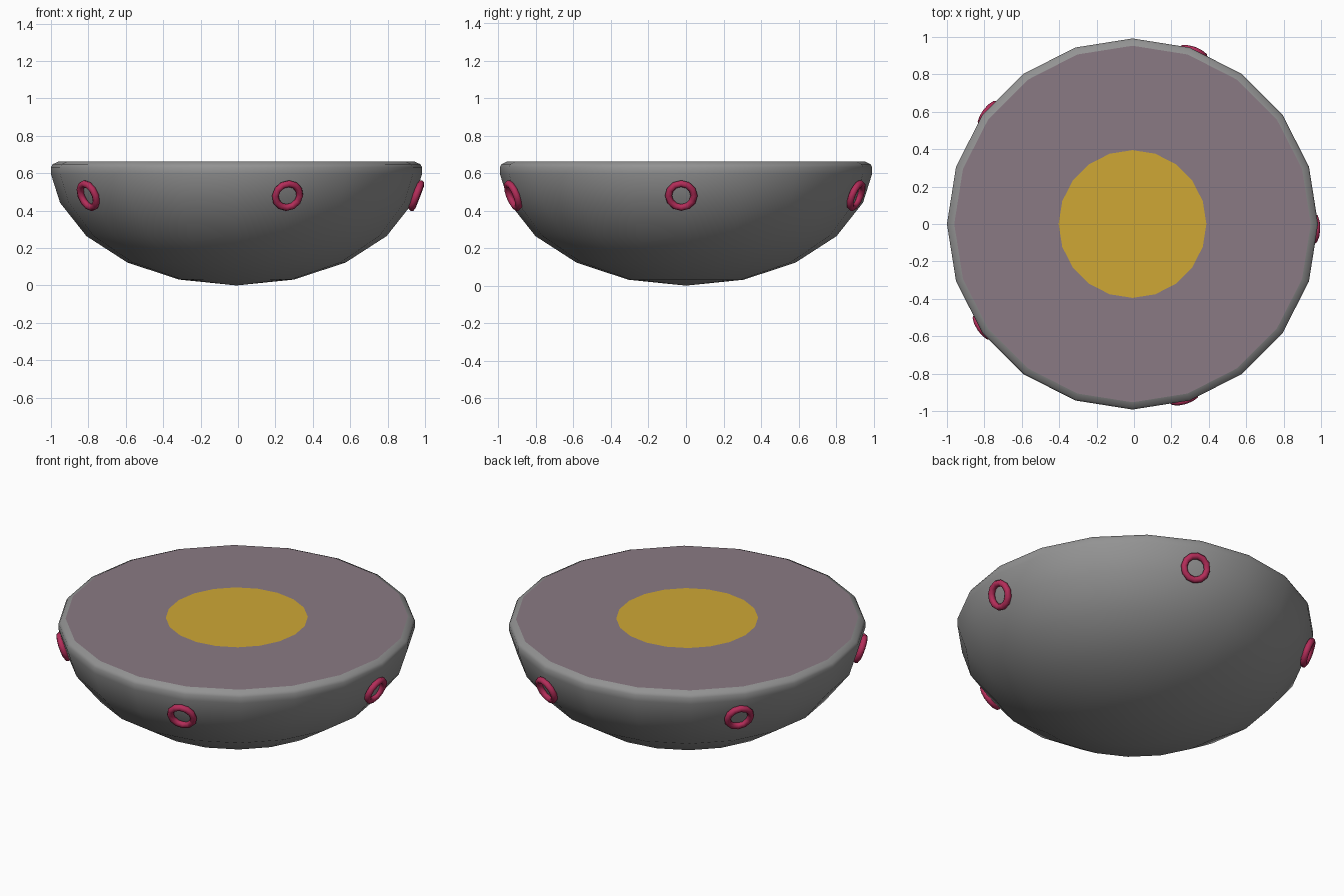
import bpy, bmesh, math
from mathutils import Matrix

if "Cube" in bpy.data.objects:
    bpy.data.objects.remove(bpy.data.objects["Cube"])

SIDES = 20
CX = -0.008          # the bowl sits slightly left, balanced by the right ring
R = 0.992
TOP = 0.662


def material(name, rgb):
    m = bpy.data.materials.new(name)
    m.diffuse_color = (*rgb, 1)
    m.use_nodes = True
    m.node_tree.nodes["Principled BSDF"].inputs["Base Color"].default_value = m.diffuse_color
    return m


grey = material("grey", (0.29, 0.29, 0.29))
mauve = material("dusty mauve", (0.255, 0.195, 0.23))
yellow = material("mustard yellow", (0.62, 0.39, 0.036))
crimson = material("crimson", (0.45, 0.026, 0.10))


def make_object(name, bm, mats, smooth=None):
    bmesh.ops.recalc_face_normals(bm, faces=bm.faces)
    me = bpy.data.meshes.new(name)
    bm.to_mesh(me)
    bm.free()
    ob = bpy.data.objects.new(name, me)
    bpy.context.collection.objects.link(ob)
    for m in mats:
        me.materials.append(m)
    if smooth:
        bpy.ops.object.select_all(action='DESELECT')
        ob.select_set(True)
        bpy.context.view_layer.objects.active = ob
        bpy.ops.object.shade_smooth_by_angle(angle=math.radians(smooth))
    return ob


def loop(bm, r, z):
    return [bm.verts.new((CX + r * math.cos(2 * math.pi * i / SIDES),
                          r * math.sin(2 * math.pi * i / SIDES), z))
            for i in range(SIDES)]


def bridge(bm, a, b):
    return [bm.faces.new((a[i], a[(i + 1) % SIDES], b[(i + 1) % SIDES], b[i]))
            for i in range(SIDES)]


# Bowl: lower half of a squashed sphere with a bevelled rim
bm = bmesh.new()
profile = [(R * math.sin(math.radians(a)), 0.64 * (1 - math.cos(math.radians(a))))
           for a in (18, 36, 54, 72)]
profile += [(R, 0.595), (R, 0.632), (0.983, 0.648), (0.953, TOP)]
rings = [loop(bm, r, z) for r, z in profile]
pole = bm.verts.new((CX, 0, 0))
for i in range(SIDES):
    bm.faces.new((pole, rings[0][(i + 1) % SIDES], rings[0][i]))
for a, b in zip(rings, rings[1:]):
    bridge(bm, a, b)
make_object("bowl", bm, [grey], 40)

# Flat top: mauve surface with a mustard centre disc
bm = bmesh.new()
outer, inner = loop(bm, 0.953, TOP), loop(bm, 0.395, TOP)
bridge(bm, outer, inner)
centre = bm.faces.new(inner)
centre.material_index = 1
make_object("top_surface", bm, [mauve, yellow])

# Five rings lying against the side of the bowl
MAJOR, MINOR = 0.068, 0.019
for k in range(5):
    bm = bmesh.new()
    n, m = 12, 8
    grid = [[bm.verts.new(((MAJOR + MINOR * math.cos(2 * math.pi * j / m)) * math.cos(2 * math.pi * i / n),
                           (MAJOR + MINOR * math.cos(2 * math.pi * j / m)) * math.sin(2 * math.pi * i / n),
                           MINOR * math.sin(2 * math.pi * j / m)))
             for j in range(m)] for i in range(n)]
    for i in range(n):
        for j in range(m):
            i2, j2 = (i + 1) % n, (j + 1) % m
            bm.faces.new((grid[i][j], grid[i2][j], grid[i2][j2], grid[i][j2]))
    # axis points outward and tilts downward with the bowl wall
    place = (Matrix.Translation((CX, 0, 0))
             @ Matrix.Rotation(math.radians(72 * k - 1.5), 4, 'Z')
             @ Matrix.Translation((0.962, 0, 0.48))
             @ Matrix.Rotation(math.radians(90 + 21), 4, 'Y'))
    bm.transform(place)
    make_object(f"side_ring_{k + 1}", bm, [crimson], 60)
